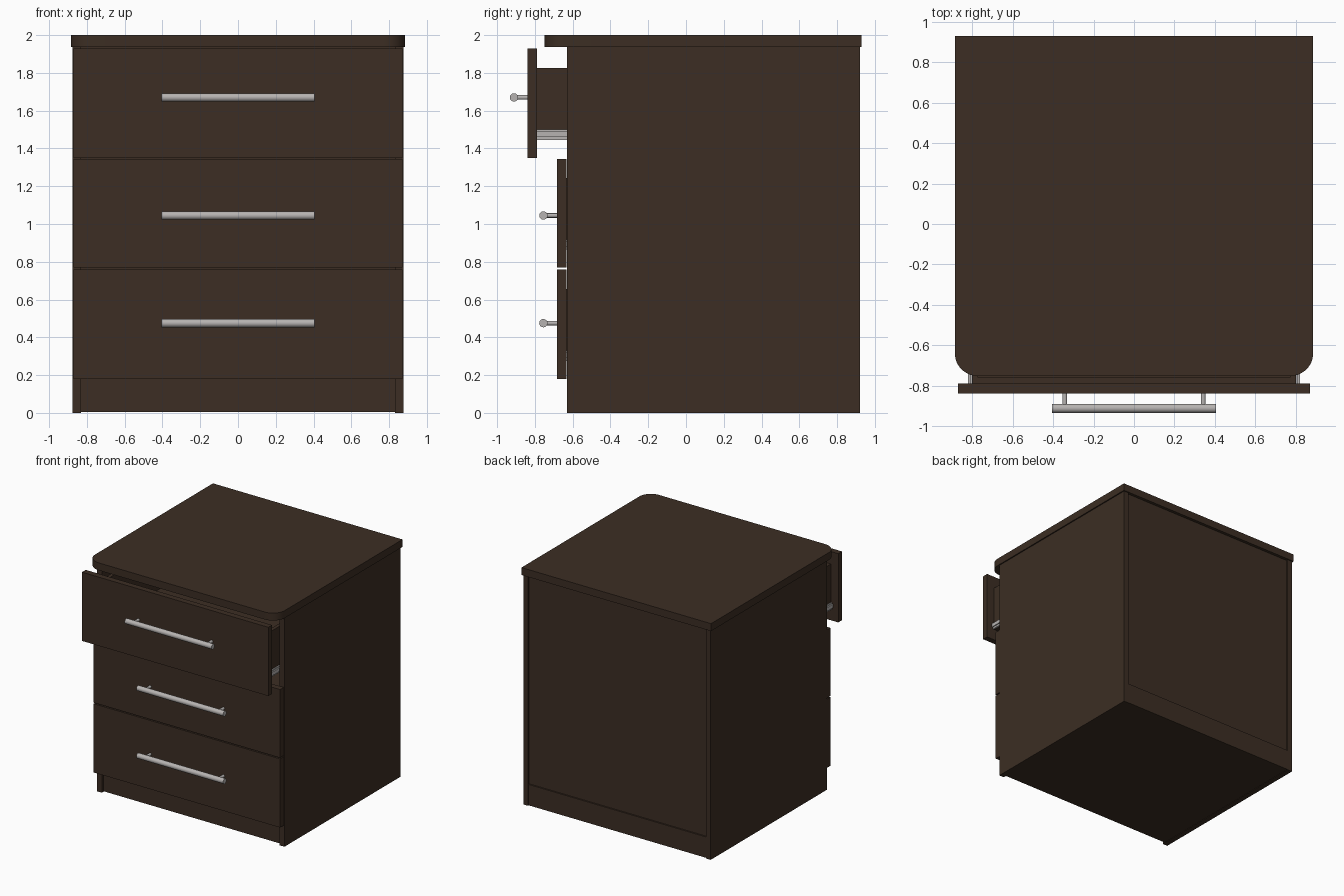
import bpy, math
from mathutils import Vector

if "Cube" in bpy.data.objects:
    bpy.data.objects.remove(bpy.data.objects["Cube"])


def material(name, rgb):
    m = bpy.data.materials.new(name)
    m.diffuse_color = (*rgb, 1)
    m.use_nodes = True
    m.node_tree.nodes["Principled BSDF"].inputs["Base Color"].default_value = m.diffuse_color
    return m


WOOD = material("dark brown wood", (0.045, 0.027, 0.017))
METAL = material("brushed metal", (0.47, 0.45, 0.44))


def mesh_object(name, verts, faces, mat):
    me = bpy.data.meshes.new(name)
    me.from_pydata(verts, [], faces)
    me.materials.append(mat)
    ob = bpy.data.objects.new(name, me)
    bpy.context.collection.objects.link(ob)
    return ob


def prism(name, outline, z0, z1, mat):
    """Extrude a counter-clockwise xy outline from z0 to z1."""
    n = len(outline)
    verts = [(x, y, z) for z in (z0, z1) for x, y in outline]
    faces = [tuple(reversed(range(n))), tuple(range(n, 2 * n))]
    faces += [(i, (i + 1) % n, (i + 1) % n + n, i + n) for i in range(n)]
    return mesh_object(name, verts, faces, mat)


def box(name, x, y, z, mat=WOOD):
    return prism(name, [(x[0], y[0]), (x[1], y[0]), (x[1], y[1]), (x[0], y[1])], *z, mat)


def mirrored(name, x, y, z, mat=WOOD):
    box(name + "_right", x, y, z, mat)
    box(name + "_left", (-x[1], -x[0]), y, z, mat)


def smooth(ob):
    bpy.ops.object.select_all(action='DESELECT')
    ob.select_set(True)
    bpy.context.view_layer.objects.active = ob
    bpy.ops.object.shade_smooth_by_angle(angle=math.radians(35))


def rod(name, a, b, r, sides=24):
    a, b = Vector(a), Vector(b)
    bpy.ops.mesh.primitive_cylinder_add(vertices=sides, radius=r, depth=(b - a).length,
                                        location=(a + b) / 2)
    ob = bpy.context.object
    ob.name = name
    ob.rotation_euler = (b - a).to_track_quat('Z', 'Y').to_euler()
    ob.data.materials.append(METAL)
    smooth(ob)


# Carcass: side panels, plinth floor and recessed back
mirrored("side_panel", (0.83, 0.875), (-0.63, 0.92), (0, 1.937))
box("plinth_floor", (-0.83, 0.83), (-0.608, 0.917), (0.004, 0.18))
box("back_panel", (-0.83, 0.83), (0.89, 0.905), (0.18, 1.937))

# Top board with rounded front corners
R, X, FRONT, BACK = 0.11, 0.885, -0.75, 0.93
arc = [(X - R + R * math.sin(t), FRONT + R - R * math.cos(t))
       for t in (i * math.pi / 24 for i in range(13))]
outline = arc + [(X, BACK), (-X, BACK)] + [(-x, y) for x, y in reversed(arc)]
smooth(prism("top_board", outline, 1.937, 2.0, WOOD))


# Drawers: front, hollow box, runners and bar handle
def drawer(name, z0, z1, y, handle_z):
    box(name + "_front", (-0.87, 0.87), (y, y + 0.05), (z0, z1))
    f, b = y + 0.05, y + 1.45
    low, high = z0 + 0.095, z0 + 0.475
    mirrored(name + "_box_side", (0.77, 0.80), (f, b), (low, high))
    box(name + "_box_front", (-0.77, 0.77), (f, f + 0.03), (low, high))
    box(name + "_box_back", (-0.77, 0.77), (b - 0.03, b), (low, high))
    box(name + "_box_base", (-0.77, 0.77), (f + 0.03, b - 0.03), (low + 0.01, low + 0.03))
    mirrored(name + "_runner", (0.80, 0.81), (f, b), (low, low + 0.055), METAL)
    mirrored(name + "_runner_lip", (0.81, 0.82), (f, b), (low + 0.015, low + 0.045), METAL)
    mirrored(name + "_cabinet_runner", (0.82, 0.83), (-0.61, 0.75), (low, low + 0.055), METAL)
    hy = y - 0.073
    rod(name + "_handle_bar", (-0.405, hy, handle_z), (0.405, hy, handle_z), 0.022)
    for side, s in (("right", 1), ("left", -1)):
        rod(name + "_handle_post_" + side, (s * 0.342, y + 0.005, handle_z),
            (s * 0.342, hy, handle_z), 0.012, 16)


drawer("bottom_drawer", 0.18, 0.76, -0.682, 0.475)
drawer("middle_drawer", 0.769, 1.345, -0.682, 1.045)
drawer("top_drawer", 1.35, 1.93, -0.838, 1.67)   # pulled slightly open
